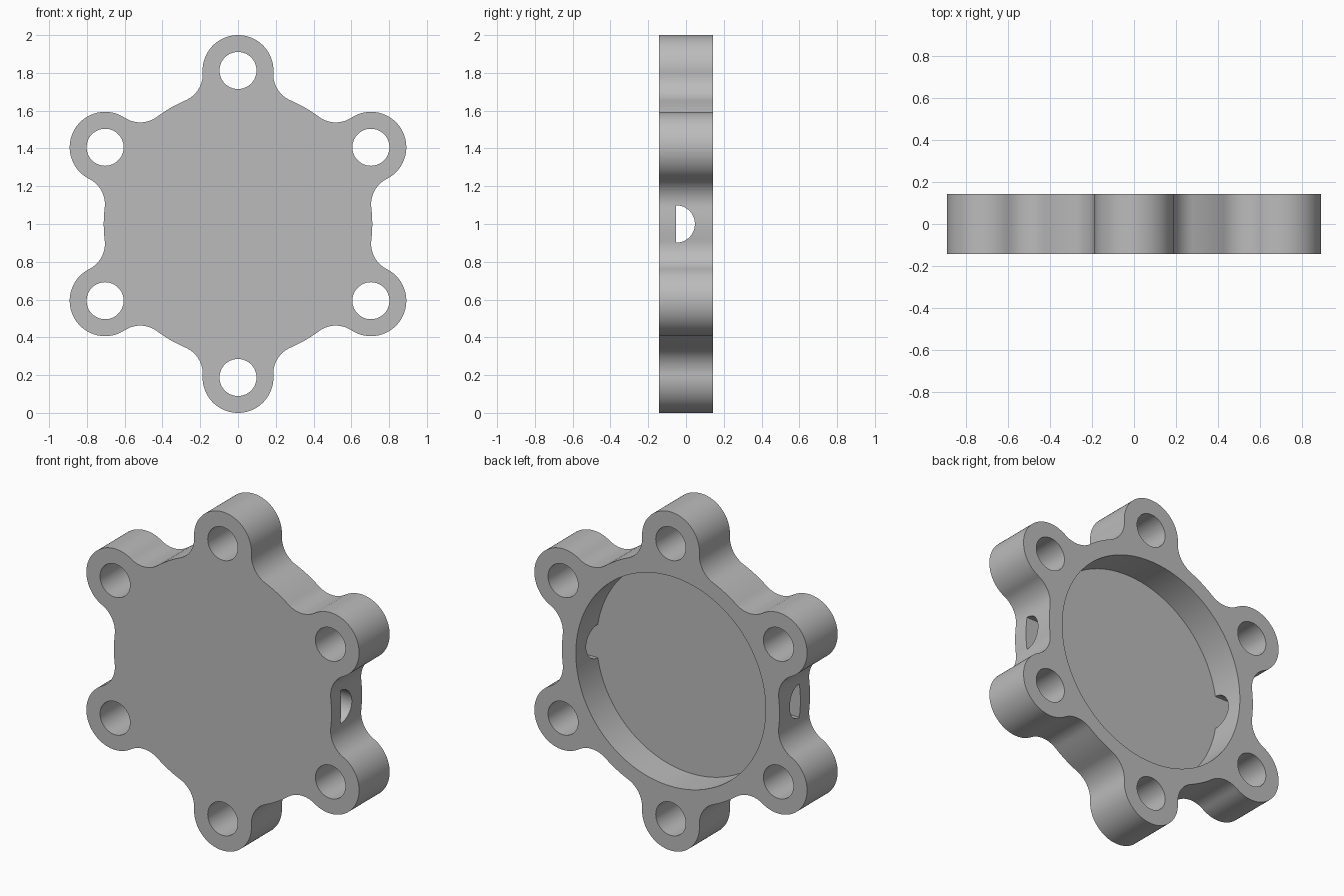
import bpy
import bmesh
from math import sin, cos, pi, atan2, radians, sqrt, hypot
from mathutils import Vector

cube = bpy.data.objects.get("Cube")
if cube:
    bpy.data.objects.remove(cube, do_unlink=True)

HALF = 0.1425        # half thickness
BODY_R = 0.711       # round body
LOBE_D = 0.8125      # lobe centre distance
LOBE_R = 0.1875
FILLET_R = 0.15
HOLE_R = 0.098
POCKET_R = 0.62
FLOOR_Y = -0.052     # pocket floor and flat side of the slot

grey = bpy.data.materials.new("Plain grey")
grey.use_nodes = True
grey.diffuse_color = (0.5, 0.5, 0.5, 1)
grey.node_tree.nodes["Principled BSDF"].inputs["Base Color"].default_value = (0.5, 0.5, 0.5, 1)


def arc(cx, cy, r, a0, a1, n):
    return [(cx + r * cos(a0 + (a1 - a0) * i / n),
             cy + r * sin(a0 + (a1 - a0) * i / n)) for i in range(n + 1)]


def circle(cx, cy, r, n=72):
    return arc(cx, cy, r, 0, 2 * pi, n)[:-1]


def prism(name, points, place, start, end):
    """Extrude a flat profile; place(u, v, depth) gives the 3D position."""
    bm = bmesh.new()
    rings = [[bm.verts.new(place(u, v, d)) for u, v in points] for d in (start, end)]
    bm.faces.new(rings[0])
    bm.faces.new(rings[1])
    n = len(points)
    for i in range(n):
        j = (i + 1) % n
        bm.faces.new((rings[0][i], rings[0][j], rings[1][j], rings[1][i]))
    bmesh.ops.recalc_face_normals(bm, faces=bm.faces)
    mesh = bpy.data.meshes.new(name)
    bm.to_mesh(mesh)
    bm.free()
    mesh.materials.append(grey)
    obj = bpy.data.objects.new(name, mesh)
    bpy.context.collection.objects.link(obj)
    return obj


def through_y(u, v, d):
    return Vector((u, d, v + 1))


def through_x(u, v, d):
    return Vector((d, u, v + 1))


# Outline of one lobe pointing along +u: fillet, lobe, fillet, body arc
a, b = BODY_R + FILLET_R, LOBE_R + FILLET_R
fu = (a * a + LOBE_D ** 2 - b * b) / (2 * LOBE_D)
fv = sqrt(a * a - fu * fu)
body_angle = atan2(fv, fu)
lobe_angle = atan2(fv, fu - LOBE_D)
sector = arc(LOBE_D, 0, LOBE_R, -lobe_angle, lobe_angle, 40)
sector += arc(fu, fv, FILLET_R, lobe_angle - pi, body_angle - pi, 16)[1:]
sector += arc(0, 0, BODY_R, body_angle, radians(60) - body_angle, 6)[1:]
lower = arc(fu, -fv, FILLET_R, pi - body_angle, pi - lobe_angle, 16)
sector = lower[1:-1] + sector

# Six turned copies make the whole outline
lobe_angles = [radians(30 + 60 * k) for k in range(6)]
outline = [(u * cos(t) - v * sin(t), u * sin(t) + v * cos(t))
           for t in lobe_angles for u, v in sector]
housing = prism("lobed_housing", outline, through_y, -HALF, HALF)

# Cutters: bolt holes, round back pocket, half-round side slot
cutters = [prism("bolt_hole_cutter", circle(LOBE_D * cos(t), LOBE_D * sin(t), HOLE_R),
                 through_y, -0.3, 0.3) for t in lobe_angles]
cutters.append(prism("pocket_cutter", circle(0, 0, POCKET_R, 128), through_y, FLOOR_Y, 0.3))
cutters.append(prism("side_slot_cutter", arc(FLOOR_Y, 0, 0.099, -pi / 2, pi / 2, 36),
                     through_x, -1.2, 1.2))

bpy.ops.object.select_all(action='DESELECT')
housing.select_set(True)
bpy.context.view_layer.objects.active = housing
for cutter in cutters:
    mod = housing.modifiers.new(cutter.name, 'BOOLEAN')
    mod.operation = 'DIFFERENCE'
    mod.solver = 'EXACT'
    mod.object = cutter
    bpy.ops.object.modifier_apply(modifier=mod.name)
for cutter in cutters:
    bpy.data.objects.remove(cutter, do_unlink=True)

bpy.ops.object.shade_smooth_by_angle(angle=radians(30))
